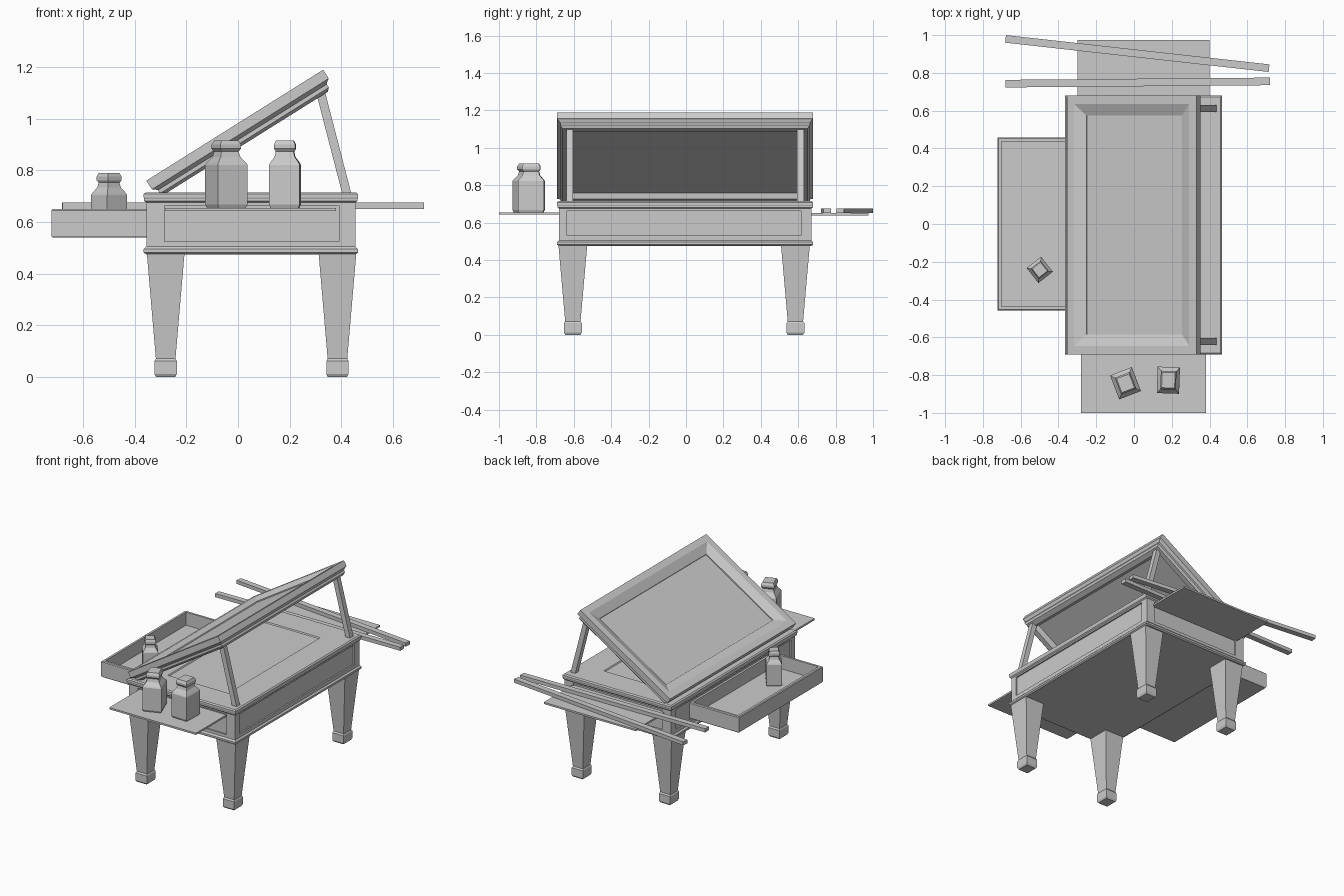
import bpy, bmesh, math
from mathutils import Matrix, Vector

cube = bpy.data.objects.get("Cube")
if cube:
    bpy.data.objects.remove(cube, do_unlink=True)

grey = bpy.data.materials.new("plain grey")
grey.use_nodes = True
grey.diffuse_color = (0.6, 0.6, 0.6, 1)
grey.node_tree.nodes["Principled BSDF"].inputs["Base Color"].default_value = (0.6, 0.6, 0.6, 1)


def loft(name, rings, loc=(0, 0, 0), angle=0, axis='Z'):
    """Closed solid through rectangular rings (half x, half y, z)."""
    bm = bmesh.new()
    loops = [[bm.verts.new((sx * hx, sy * hy, z))
              for sx, sy in ((-1, -1), (1, -1), (1, 1), (-1, 1))]
             for hx, hy, z in rings]
    for a, b in zip(loops, loops[1:]):
        for i in range(4):
            j = (i + 1) % 4
            bm.faces.new((a[i], a[j], b[j], b[i]))
    bm.faces.new(loops[0][::-1])
    bm.faces.new(loops[-1])
    bmesh.ops.recalc_face_normals(bm, faces=bm.faces)
    bm.transform(Matrix.Translation(loc) @ Matrix.Rotation(math.radians(angle), 4, axis))
    mesh = bpy.data.meshes.new(name)
    bm.to_mesh(mesh)
    bm.free()
    mesh.materials.append(grey)
    ob = bpy.data.objects.new(name, mesh)
    bpy.context.collection.objects.link(ob)
    return ob


def box(name, lo, hi):
    lo, hi = Vector(lo), Vector(hi)
    h = (hi - lo) / 2
    return loft(name, [(h.x, h.y, -h.z), (h.x, h.y, h.z)], (lo + hi) / 2)


def stepped(hx, hy, steps):
    """Rings from (inset, height) pairs."""
    return [(hx - d, hy - d, z) for d, z in steps]


# Table body with mouldings and a shallow recessed top
CX, CY = 0.05, -0.005
body = loft("table_body", stepped(0.415, 0.685, [
    (0.01, 0.475), (0, 0.482), (0, 0.495), (0.01, 0.505), (0.01, 0.675),
    (0.002, 0.682), (0.002, 0.69), (0, 0.695), (0, 0.708), (0.008, 0.715),
    (0.185, 0.715), (0.19, 0.708)]), (CX, CY, 0))

# Recessed panels on the four sides
cutters = []
for s in (-1, 1):
    y, x = CY + s * 0.675, CX + s * 0.405
    cutters.append(box("end_cutter", (-0.285, y - 0.01, 0.525), (0.39, y + 0.01, 0.665)))
    cutters.append(box("side_cutter", (x - 0.01, -0.635, 0.53), (x + 0.01, 0.615, 0.665)))
bpy.context.view_layer.objects.active = body
for c in cutters:
    m = body.modifiers.new("panel", 'BOOLEAN')
    m.object, m.operation, m.solver = c, 'DIFFERENCE', 'EXACT'
    bpy.ops.object.modifier_apply(modifier=m.name)
    bpy.data.objects.remove(c, do_unlink=True)

# Tapered legs with block feet
for xn, x in (("right", -0.28), ("left", 0.385)):
    for yn, y in (("front", -0.605), ("back", 0.585)):
        loft(f"{yn}_{xn}_leg", [(0.037, 0.04, 0.06), (0.073, 0.077, 0.48)], (x, y, 0))
        loft(f"{yn}_{xn}_foot", [(0.037, 0.041, 0), (0.043, 0.048, 0.012),
                                 (0.043, 0.048, 0.062), (0.037, 0.041, 0.072)], (x, y, 0))

# Tilted lid, moulded below and recessed on both faces
loft("lid", stepped(0.404, 0.685, [
    (0.085, -0.055), (0.065, -0.082), (0.03, -0.082), (0.018, -0.07), (0.018, -0.055),
    (0.008, -0.045), (0, -0.04), (0, 0), (0.045, 0), (0.105, -0.025),
    (0.105, -0.032), (0.112, -0.032)]), (-0.0125, CY, 0.975), -32.1, 'Y')

# Props that hold the lid open
for n, y in (("front", -0.622), ("back", 0.612)):
    loft(f"{n}_prop", [(0.017, 0.018, -0.2), (0.017, 0.018, 0.2)], (0.372, y, 0.9), -14.5, 'Y')

# Open drawer
loft("drawer", stepped(0.19, 0.457, [
    (0.004, 0.54), (0, 0.546), (0, 0.645), (0.005, 0.65), (0.02, 0.65), (0.02, 0.56)]),
    (-0.532, 0, 0))

# Pull-out shelves
box("front_shelf", (-0.28, -1.0, 0.643), (0.38, -0.66, 0.655))
box("back_shelf", (-0.3, 0.65, 0.638), (0.4, 0.975, 0.65))

# Loose sticks on the back shelf
for n, a, b in (("outer", (-0.68, 0.98), (0.715, 0.825)), ("inner", (-0.68, 0.743), (0.72, 0.755))):
    a, b = Vector(a), Vector(b)
    d, mid = b - a, (a + b) / 2
    loft(f"{n}_stick", [(d.length / 2, 0.02, 0.65), (d.length / 2, 0.02, 0.675)],
         (mid.x, mid.y, 0), math.degrees(math.atan2(d.y, d.x)))


# Square bottles: profile is (width fraction, height fraction)
PROFILE = [(0.92, 0), (1, 0.05), (1, 0.64), (0.94, 0.67), (0.66, 0.76), (0.58, 0.84),
           (0.7, 0.88), (0.7, 0.94), (0.58, 1)]
for n, w, d, h, loc, turn in (
        ("middle", 0.123, 0.136, 0.26, (-0.045, -0.843, 0.655), 21),
        ("side", 0.118, 0.14, 0.26, (0.182, -0.827, 0.655), -2),
        ("drawer", 0.097, 0.101, 0.235, (-0.499, -0.243, 0.555), 38)):
    loft(f"{n}_bottle", [(w / 2 * f, d / 2 * f, h * z) for f, z in PROFILE], loc, turn)
